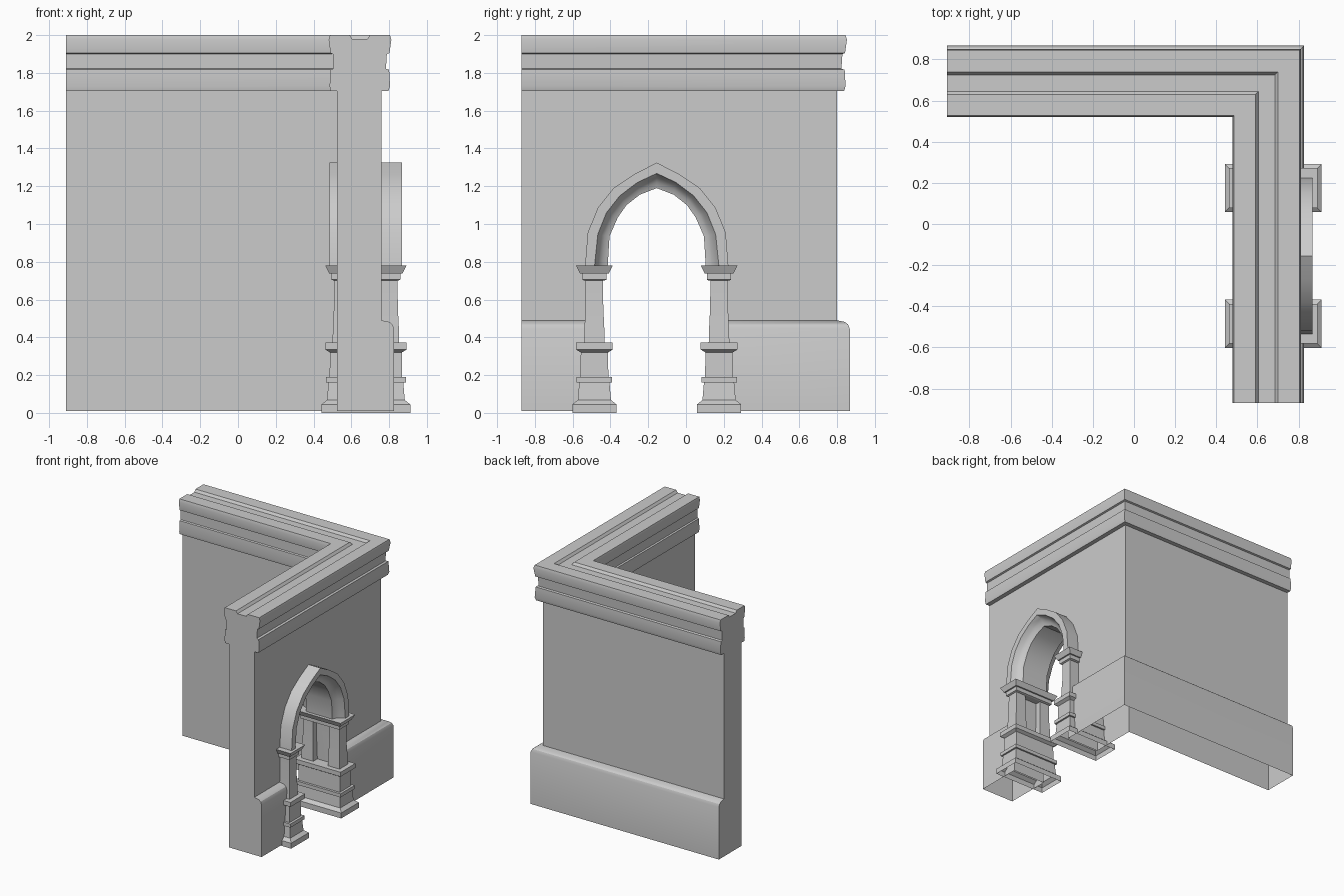
import bpy, bmesh

cube = bpy.data.objects.get("Cube")
if cube:
    bpy.data.objects.remove(cube, do_unlink=True)

stone = bpy.data.materials.new("grey_stone")
stone.use_nodes = True
GREY = (0.6, 0.6, 0.6, 1)
stone.diffuse_color = GREY
stone.node_tree.nodes["Principled BSDF"].inputs["Base Color"].default_value = GREY

ARCH_Y = -0.155      # middle of the opening
MID_X = 0.677        # middle of the opening's depth


def loft(name, rings, closed=True):
    """Skin a row of equal point loops; cap both ends."""
    bm = bmesh.new()
    loops = [[bm.verts.new(p) for p in ring] for ring in rings]
    n = len(loops[0])
    for a, b in zip(loops, loops[1:]):
        for i in range(n):
            j = (i + 1) % n
            bm.faces.new((a[i], a[j], b[j], b[i]))
    if closed:
        bm.faces.new(loops[0])
        bm.faces.new(loops[-1])
    bmesh.ops.recalc_face_normals(bm, faces=bm.faces)
    mesh = bpy.data.meshes.new(name)
    bm.to_mesh(mesh)
    bm.free()
    mesh.materials.append(stone)
    obj = bpy.data.objects.new(name, mesh)
    bpy.context.collection.objects.link(obj)
    return obj


def select(obj):
    bpy.ops.object.select_all(action='DESELECT')
    obj.select_set(True)
    bpy.context.view_layer.objects.active = obj


def smooth(obj, angle=0.6):
    select(obj)
    bpy.ops.object.shade_smooth_by_angle(angle=angle)


def open_bottom(obj, top):
    """Remove the downward faces resting on the ground."""
    bm = bmesh.new()
    bm.from_mesh(obj.data)
    low = [f for f in bm.faces if all(v.co.z < top for v in f.verts)]
    bmesh.ops.delete(bm, geom=low, context='FACES')
    bm.to_mesh(obj.data)
    bm.free()


def box_ring(x, y, z, hx, hy):
    return [(x - hx, y - hy, z), (x + hx, y - hy, z),
            (x + hx, y + hy, z), (x - hx, y + hy, z)]


# Corner wall: plinth, wall, cornice and grooved top swept along an L
section = [(0.525, 0.01), (0.827, 0.01), (0.827, 0.445), (0.818, 0.468),
           (0.80, 0.482), (0.76, 0.49), (0.76, 1.705), (0.797, 1.705),
           (0.805, 1.73), (0.80, 1.817), (0.783, 1.822), (0.788, 1.90),
           (0.802, 1.905), (0.812, 1.975), (0.805, 2.0), (0.70, 2.0),
           (0.685, 1.98), (0.605, 1.98), (0.59, 2.0), (0.487, 2.0),
           (0.48, 1.975), (0.49, 1.905), (0.502, 1.90), (0.502, 1.822),
           (0.49, 1.817), (0.485, 1.73), (0.49, 1.705), (0.525, 1.705)]
wall = loft("corner_wall", [
    [(o, -0.87, z) for o, z in section],
    [(o, o + 0.04, z) for o, z in section],
    [(-0.91, o + 0.04, z) for o, z in section]])

# Half outlines of the pointed arch, from springing to apex
outer = [(0.38, 0.77), (0.365, 0.955), (0.312, 1.085), (0.228, 1.19),
         (0.116, 1.265), (0, 1.325)]
middle = [(0.33, 0.77), (0.312, 0.945), (0.266, 1.06), (0.195, 1.15),
          (0.102, 1.22), (0, 1.268)]
inner = [(0.26, 0.77), (0.25, 0.935), (0.206, 1.035), (0.16, 1.10),
         (0.09, 1.155), (0, 1.19)]


def both_sides(half):
    return [(-y, z) for y, z in half] + [(y, z) for y, z in half[-2::-1]]


# Doorway cut through the wall
hole = [(-0.33, -0.1)] + both_sides(middle) + [(0.33, -0.1)]
cutter = loft("doorway_cutter", [
    [(x, ARCH_Y + y, z) for y, z in hole] for x in (0.3, 1.1)])
cutter.hide_render = True
cut = wall.modifiers.new("doorway", 'BOOLEAN')
cut.operation = 'DIFFERENCE'
cut.solver = 'EXACT'
cut.object = cutter
select(wall)
bpy.ops.object.modifier_apply(modifier=cut.name)
bpy.data.objects.remove(cutter, do_unlink=True)
open_bottom(wall, 0.02)
smooth(wall, 0.5)

# Arch moulding: flat band, then a hollow running in to the soffit
cove = [(0.0, 0.192), (0.25, 0.155), (0.6, 0.13), (1.0, 0.12)]
rings = []
for (oy, oz), (my, mz), (iy, iz) in zip(
        both_sides(outer), both_sides(middle), both_sides(inner)):
    half = [(oy, oz, 0.192)]
    half += [(my + (iy - my) * t, mz + (iz - mz) * t, d) for t, d in cove]
    ring = [(MID_X + d, ARCH_Y + y, z) for y, z, d in half]
    ring += [(MID_X - d, ARCH_Y + y, z) for y, z, d in half[::-1]]
    rings.append(ring)
smooth(loft("arch_moulding", rings))

# Piers: stepped base, paired shafts and flared capital on each side
base = [(0, 0.065), (0.045, 0.065), (0.068, 0.036), (0.16, 0.028),
        (0.16, 0.042), (0.19, 0.042), (0.19, 0.022), (0.32, 0.02),
        (0.335, 0.045), (0.372, 0.045), (0.372, 0.0)]
capital = [(0.70, 0.0), (0.705, 0.012), (0.738, 0.012), (0.738, 0.024),
           (0.78, 0.045)]
shaft = [(0.36, 0.055), (0.46, 0.052), (0.56, 0.047), (0.71, 0.046)]
for side, label in ((-1, "right"), (1, "left")):
    y = ARCH_Y + side * 0.33
    for part, rows in (("base", base), ("capital", capital)):
        obj = loft(f"{label}_pier_{part}", [
            box_ring(MID_X, y, z, 0.17 + g, 0.052 + g) for z, g in rows])
        if part == "base":
            open_bottom(obj, 0.01)
    for end, place in ((-1, "inner"), (1, "outer")):
        smooth(loft(f"{label}_{place}_shaft", [
            box_ring(MID_X + end * 0.122, y, z, h, h) for z, h in shaft]))
